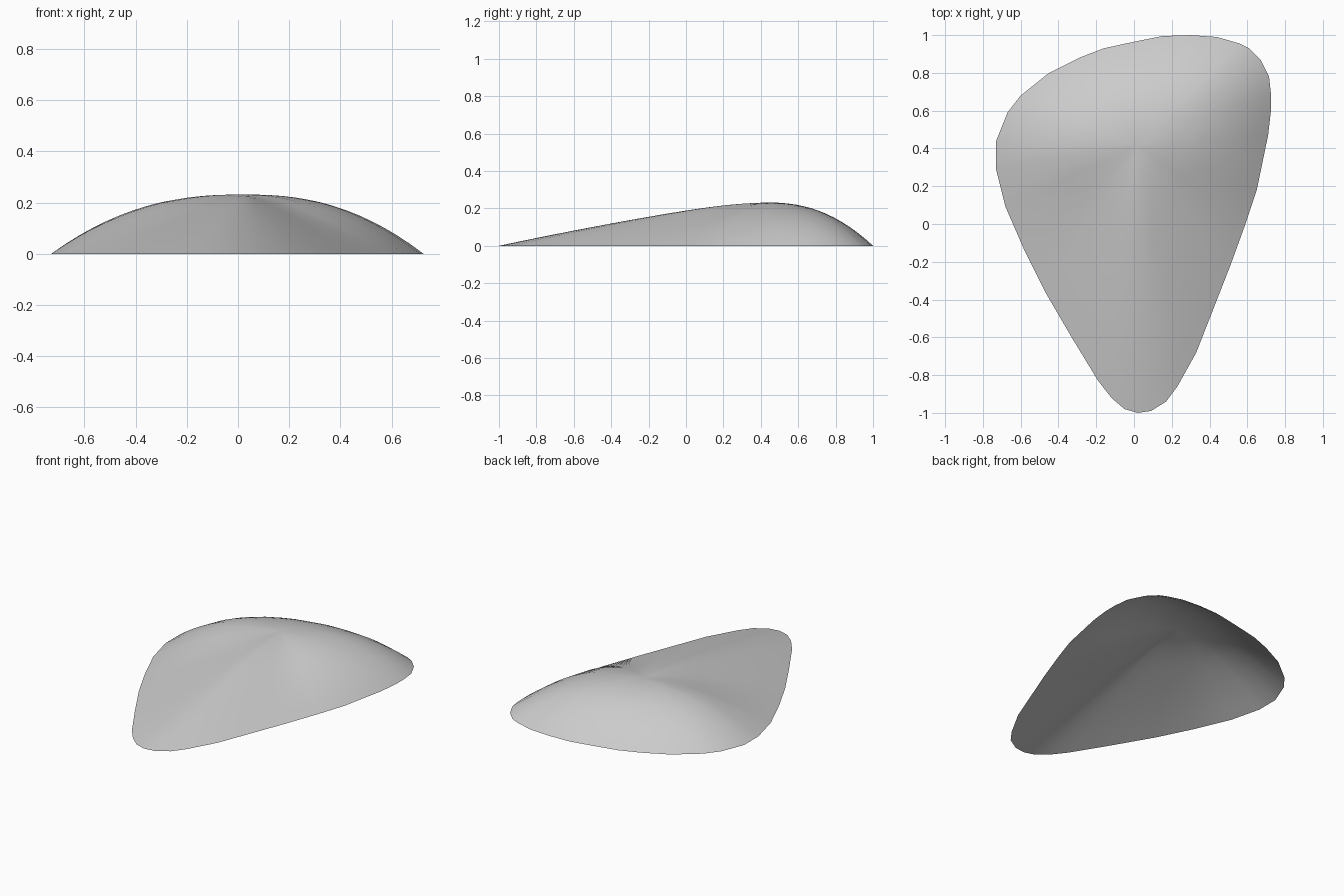
import bpy
import bmesh
from math import hypot

default_cube = bpy.data.objects.get("Cube")
if default_cube:
    bpy.data.objects.remove(default_cube, do_unlink=True)

# Rim of the open shell, counter-clockwise from the narrow front tip
RIM = [
    (.02, -1), (.09, -.99), (.17, -.94), (.23, -.86), (.33, -.68),
    (.42, -.45), (.51, -.22), (.59, 0), (.65, .18), (.71, .47),
    (.725, .6), (.725, .69), (.715, .78), (.67, .87), (.61, .93),
    (.56, .955), (.44, .99), (.3, 1), (.15, .995), (0, .965),
    (-.16, .93), (-.29, .88), (-.45, .8), (-.6, .68), (-.67, .59),
    (-.73, .44), (-.73, .29), (-.68, .09), (-.58, -.14), (-.47, -.36),
    (-.33, -.6), (-.19, -.83), (-.12, -.92), (-.05, -.98),
]
PEAK_X, PEAK_Y, PEAK_Z = .02, .42, .232
RINGS = 14


def smoothstep(value):
    value = min(max(value, 0), 1)
    return value * value * (3 - 2 * value)


def shell_height(dx, dy, fraction):
    """Nearly straight slope toward the front, rounded at the sides and back."""
    facing = dy / hypot(dx, dy)
    roundness = smoothstep((facing + .85) / .85)
    power = 1.3 + 1.05 * roundness + .3 * (1 - fraction) ** 4
    return PEAK_Z * (1 - fraction ** power)


def build_shell(name):
    bm = bmesh.new()
    peak = bm.verts.new((PEAK_X, PEAK_Y, PEAK_Z))
    rings = []
    for step in range(1, RINGS + 1):
        fraction = step / RINGS
        ring = []
        for rim_x, rim_y in RIM:
            dx, dy = rim_x - PEAK_X, rim_y - PEAK_Y
            ring.append(bm.verts.new((
                PEAK_X + dx * fraction,
                PEAK_Y + dy * fraction,
                shell_height(dx, dy, fraction),
            )))
        rings.append(ring)

    count = len(RIM)
    for i in range(count):
        j = (i + 1) % count
        bm.faces.new((peak, rings[0][i], rings[0][j]))
        for inner, outer in zip(rings, rings[1:]):
            bm.faces.new((inner[i], outer[i], outer[j], inner[j]))

    # Soften the crown while keeping the rim fixed
    crown = [peak] + [v for ring in rings[:5] for v in ring]
    for _ in range(2):
        bmesh.ops.smooth_vert(bm, verts=crown, factor=.5, use_axis_z=True)

    mesh = bpy.data.meshes.new(name)
    bm.to_mesh(mesh)
    bm.free()
    for face in mesh.polygons:
        face.use_smooth = True
    shell = bpy.data.objects.new(name, mesh)
    bpy.context.collection.objects.link(shell)
    return shell


# Plain light grey finish
grey = bpy.data.materials.new("light_grey")
grey.use_nodes = True
colour = (.6, .6, .6, 1)
grey.diffuse_color = colour
grey.node_tree.nodes["Principled BSDF"].inputs["Base Color"].default_value = colour

shell = build_shell("curved_shell")
shell.data.materials.append(grey)
